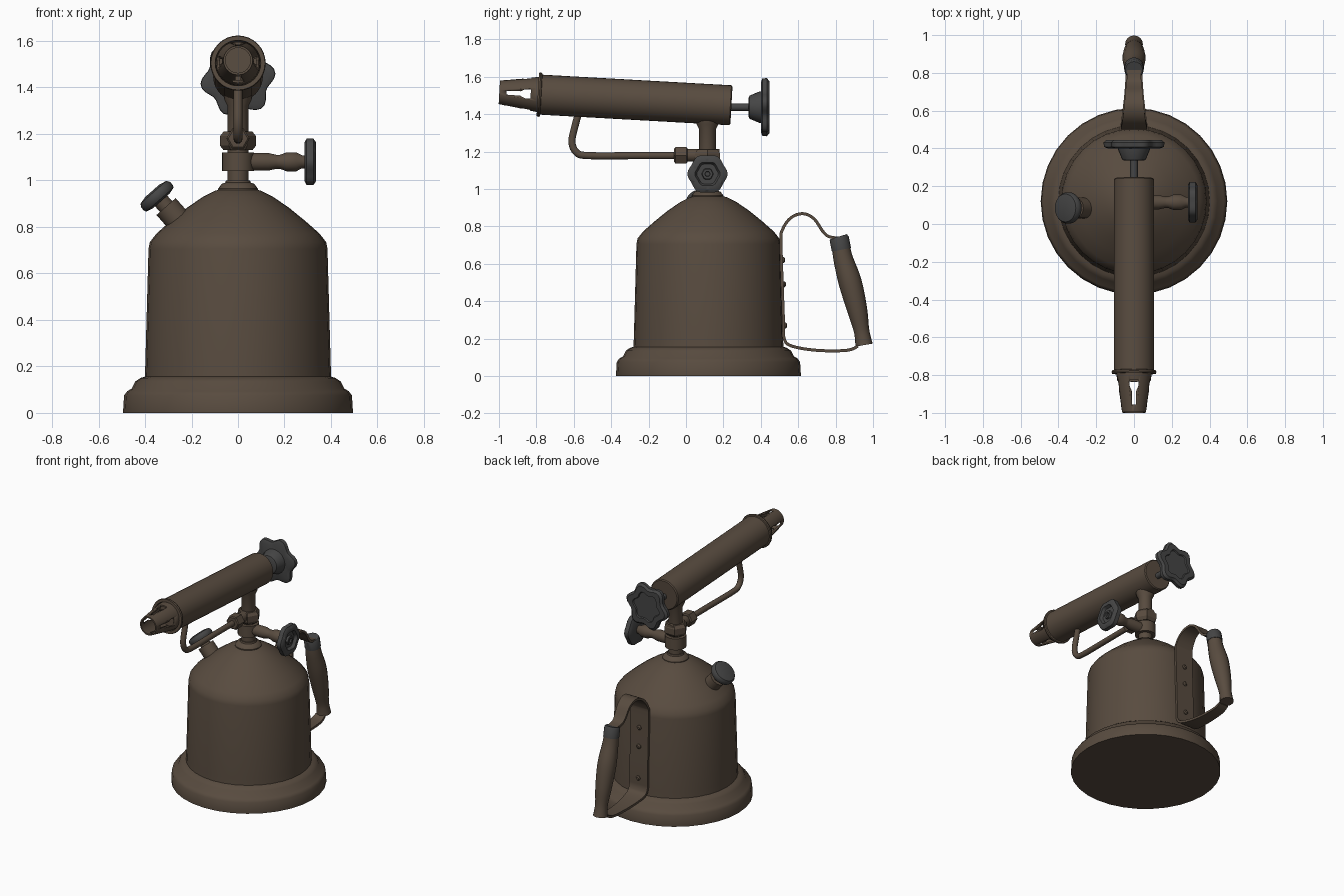
import bpy, bmesh, math
from mathutils import Vector

if "Cube" in bpy.data.objects:
    bpy.data.objects.remove(bpy.data.objects["Cube"])


def material(name, rgb):
    m = bpy.data.materials.new(name)
    m.diffuse_color = (*rgb, 1)
    m.use_nodes = True
    m.node_tree.nodes["Principled BSDF"].inputs["Base Color"].default_value = m.diffuse_color
    return m


BROWN = material("aged brown metal", (0.098, 0.071, 0.050))
GREY = material("dark grey", (0.060, 0.060, 0.060))


def finish(name, bm, mat, angle=35):
    bmesh.ops.recalc_face_normals(bm, faces=bm.faces)
    me = bpy.data.meshes.new(name)
    bm.to_mesh(me)
    bm.free()
    me.materials.append(mat)
    ob = bpy.data.objects.new(name, me)
    bpy.context.collection.objects.link(ob)
    bpy.ops.object.select_all(action='DESELECT')
    ob.select_set(True)
    bpy.context.view_layer.objects.active = ob
    bpy.ops.object.shade_smooth_by_angle(angle=math.radians(angle))
    return ob


def skin(bm, rings, closed=False):
    """Bridge consecutive vertex rings; cap the ends unless closed."""
    n = len(rings[0])
    pairs = list(zip(rings, rings[1:]))
    if closed:
        pairs.append((rings[-1], rings[0]))
    for a, b in pairs:
        for i in range(n):
            j = (i + 1) % n
            bm.faces.new((a[i], a[j], b[j], b[i]))
    if not closed:
        bm.faces.new(rings[0][::-1])
        bm.faces.new(rings[-1])


def lathe(name, profile, mat, origin, axis=(0, 0, 1), seg=24, closed=False,
          lobes=0, depth=0.0, phase=0.0, angle=35):
    """Turn (radius, distance) points about an axis, optionally with a lobed outline."""
    q = Vector(axis).to_track_quat('Z', 'Y')
    bm = bmesh.new()
    rings = []
    for r, h in profile:
        ring = []
        for i in range(seg):
            t = 2 * math.pi * i / seg
            k = r * (1 + depth * math.cos(lobes * (t - phase)))
            ring.append(bm.verts.new(Vector(origin) + q @ Vector((k * math.cos(t), k * math.sin(t), h))))
        rings.append(ring)
    skin(bm, rings, closed)
    return finish(name, bm, mat, angle)


def smooth_path(pts, steps=4):
    """Catmull-Rom subdivision of equal-length tuples."""
    pts = [Vector(p) for p in pts]
    out = []
    for i in range(len(pts) - 1):
        a, b, c, d = pts[max(i - 1, 0)], pts[i], pts[i + 1], pts[min(i + 2, len(pts) - 1)]
        for s in range(steps):
            t = s / steps
            out.append(0.5 * (2 * b + (c - a) * t + (2 * a - 5 * b + 4 * c - d) * t * t
                              + (3 * b - a - 3 * c + d) * t ** 3))
    return out + [pts[-1]]


def sweep(name, path, section, mat, angle=35):
    """Sweep section(size) along (y, z, size) points in the x = 0 plane."""
    bm = bmesh.new()
    rings = []
    for i, p in enumerate(path):
        a, b = path[max(i - 1, 0)], path[min(i + 1, len(path) - 1)]
        t = Vector((0, b[0] - a[0], b[1] - a[1])).normalized()
        n = Vector((0, -t.z, t.y))
        rings.append([bm.verts.new(Vector((x, p[0], p[1])) + n * v) for x, v in section(p[2])])
    skin(bm, rings)
    return finish(name, bm, mat, angle)


def round_section(r, seg=16):
    return [(r * math.cos(2 * math.pi * i / seg), r * math.sin(2 * math.pi * i / seg)) for i in range(seg)]


def strap_section(w, t=0.008):
    return [(-w, -t), (w, -t), (w, t), (-w, t)]


CY = 0.12  # tank centre in y

# Tank with flared foot and domed top
lathe("tank", [(0.494, 0), (0.494, 0.012), (0.49, 0.075), (0.477, 0.093), (0.457, 0.105),
               (0.442, 0.135), (0.42, 0.15), (0.401, 0.156), (0.399, 0.2), (0.385, 0.705),
               (0.379, 0.735), (0.35, 0.772), (0.29, 0.825), (0.22, 0.882), (0.15, 0.93),
               (0.10, 0.955), (0.06, 0.967)], BROWN, (0, CY, 0), seg=32, angle=40)

# Central post with collars
POST = (0, 0.115, 0)
lathe("post", [(0.085, 0.95), (0.085, 0.965), (0.07, 0.985), (0.055, 0.99), (0.052, 1.0),
               (0.045, 1.0), (0.045, 1.04), (0.068, 1.04), (0.068, 1.12), (0.045, 1.12),
               (0.045, 1.32), (0.058, 1.345), (0.065, 1.39)], BROWN, POST)
lathe("post_nut", [(0.062, 1.13), (0.078, 1.15), (0.078, 1.19), (0.062, 1.21)],
      BROWN, POST, seg=6, angle=20)

# Side valve and its wheel
VALVE = (0, 0.09, 1.08)
lathe("valve_stem", [(0.038, 0), (0.038, 0.13), (0.030, 0.165), (0.030, 0.18), (0.041, 0.21),
                     (0.041, 0.25), (0.028, 0.275), (0.028, 0.295)], BROWN, (0, 0.115, 1.08), (1, 0, 0))
lathe("valve_wheel", [(0.085, 0.285), (0.103, 0.295), (0.103, 0.325), (0.088, 0.335),
                      (0.065, 0.335), (0.055, 0.315), (0.03, 0.315), (0.027, 0.328),
                      (0.014, 0.328), (0.012, 0.318)],
      GREY, (0, 0.115, 1.08), (1, 0, 0), seg=36, lobes=6, depth=0.05)

# Slanted filler neck and cap
FILL = Vector((-0.25, 0.085, 0.82))
FAXIS = Vector((-0.66, 0, 0.75))
lathe("filler_neck", [(0.055, -0.05), (0.055, 0.09), (0.035, 0.09), (0.035, 0.14)], BROWN, FILL, FAXIS)
lathe("filler_cap", [(0.05, 0.122), (0.078, 0.13), (0.083, 0.14), (0.083, 0.158), (0.074, 0.172),
                     (0.04, 0.18)], GREY, FILL, FAXIS)

# Burner barrel, tilted slightly upward toward the front
BACK = Vector((0, 0.243, 1.447))
AXIS = Vector((0, -1, 0.056)).normalized()
lathe("barrel", [(0.1, 0), (0.107, 0.006), (0.107, 1.018), (0.116, 1.02), (0.119, 1.028),
                 (0.116, 1.037), (0.098, 1.037), (0.095, 0.99)], BROWN, BACK, AXIS, seg=32)
nozzle = lathe("nozzle", [(0.096, 0.98), (0.094, 1.037), (0.063, 1.243), (0.054, 1.243),
                          (0.084, 1.037), (0.086, 0.98)], BROWN, BACK, AXIS, seg=32, closed=True)

# Keyhole cutters for the four nozzle slots
q = AXIS.to_track_quat('Z', 'Y')
for k in range(2):
    bm = bmesh.new()
    outline = [(-0.01, 1.205), (0.01, 1.205), (0.012, 1.13), (0.024, 1.105), (0.024, 1.075),
               (-0.024, 1.075), (-0.024, 1.105), (-0.012, 1.13)]
    rings = []
    for s in (-0.2, 0.2):
        rings.append([bm.verts.new(BACK + q @ (Vector((u, s, h)) if k else Vector((s, u, h))))
                      for u, h in outline])
    skin(bm, rings)
    cutter = finish("slot_cutter", bm, BROWN)
    cutter.hide_render = True
    cutter.hide_viewport = True
    mod = nozzle.modifiers.new("slots", 'BOOLEAN')
    mod.operation = 'DIFFERENCE'
    mod.object = cutter
    mod.solver = 'EXACT'

# Rear needle stem and lobed control knob
KNOB = (0, 0.2, 1.437)
lathe("knob_stem", [(0.02, 0), (0.02, 0.16)], GREY, KNOB, (0, 1, 0), seg=16)
lathe("knob_hub", [(0.05, 0.135), (0.062, 0.14), (0.085, 0.195), (0.085, 0.21)], GREY, KNOB, (0, 1, 0))
lathe("control_knob", [(0.125, 0.2), (0.145, 0.208), (0.147, 0.232), (0.132, 0.246),
                       (0.095, 0.246), (0.09, 0.238)], GREY, KNOB, (0, 1, 0),
      seg=48, lobes=6, depth=0.11, phase=math.radians(-10))

# Fuel pipe running forward and bending up into the barrel
pipe = smooth_path([(0.10, 1.178, 0.019), (-0.25, 1.178, 0.019), (-0.52, 1.178, 0.019),
                    (-0.585, 1.195, 0.019), (-0.61, 1.25, 0.019), (-0.595, 1.33, 0.019),
                    (-0.57, 1.42, 0.019)])
sweep("fuel_pipe", pipe, round_section, BROWN)
lathe("pipe_nut", [(0.042, 0), (0.05, 0.006), (0.05, 0.066), (0.042, 0.072)], BROWN,
      (0, -0.063, 1.18), (0, 1, 0), seg=6, angle=20)
lathe("pipe_coupling", [(0.034, 0), (0.034, 0.18)], BROWN, (0, 0.0, 1.18), (0, 1, 0), seg=16)

# Handle strap riveted to the back of the tank
strap = smooth_path([(0.92, 0.16, 0.035), (0.86, 0.137, 0.04), (0.70, 0.137, 0.05),
                     (0.565, 0.16, 0.065), (0.525, 0.20, 0.07), (0.521, 0.30, 0.07),
                     (0.508, 0.70, 0.07), (0.515, 0.78, 0.068), (0.56, 0.845, 0.06),
                     (0.625, 0.868, 0.052), (0.685, 0.84, 0.046), (0.73, 0.775, 0.042),
                     (0.765, 0.745, 0.038), (0.83, 0.735, 0.035)])
sweep("handle_strap", strap, strap_section, BROWN)
for z in (0.27, 0.49, 0.62):
    lathe("rivet", [(0.016, -0.005), (0.016, 0.012), (0.009, 0.019)], BROWN,
          (0, 0.531 - 0.0325 * z, z), (0, 1, 0), seg=12)

# Turned grip with a grey ferrule at the top
grip = smooth_path([(0.829, 0.685, 0.048), (0.842, 0.62, 0.053), (0.878, 0.50, 0.062),
                    (0.915, 0.355, 0.054), (0.937, 0.25, 0.042), (0.946, 0.20, 0.043),
                    (0.952, 0.165, 0.047)])
sweep("handle_grip", grip, round_section, BROWN)
sweep("grip_ferrule", [(0.816, 0.745, 0.046), (0.819, 0.735, 0.052), (0.831, 0.675, 0.052)],
      round_section, GREY)
